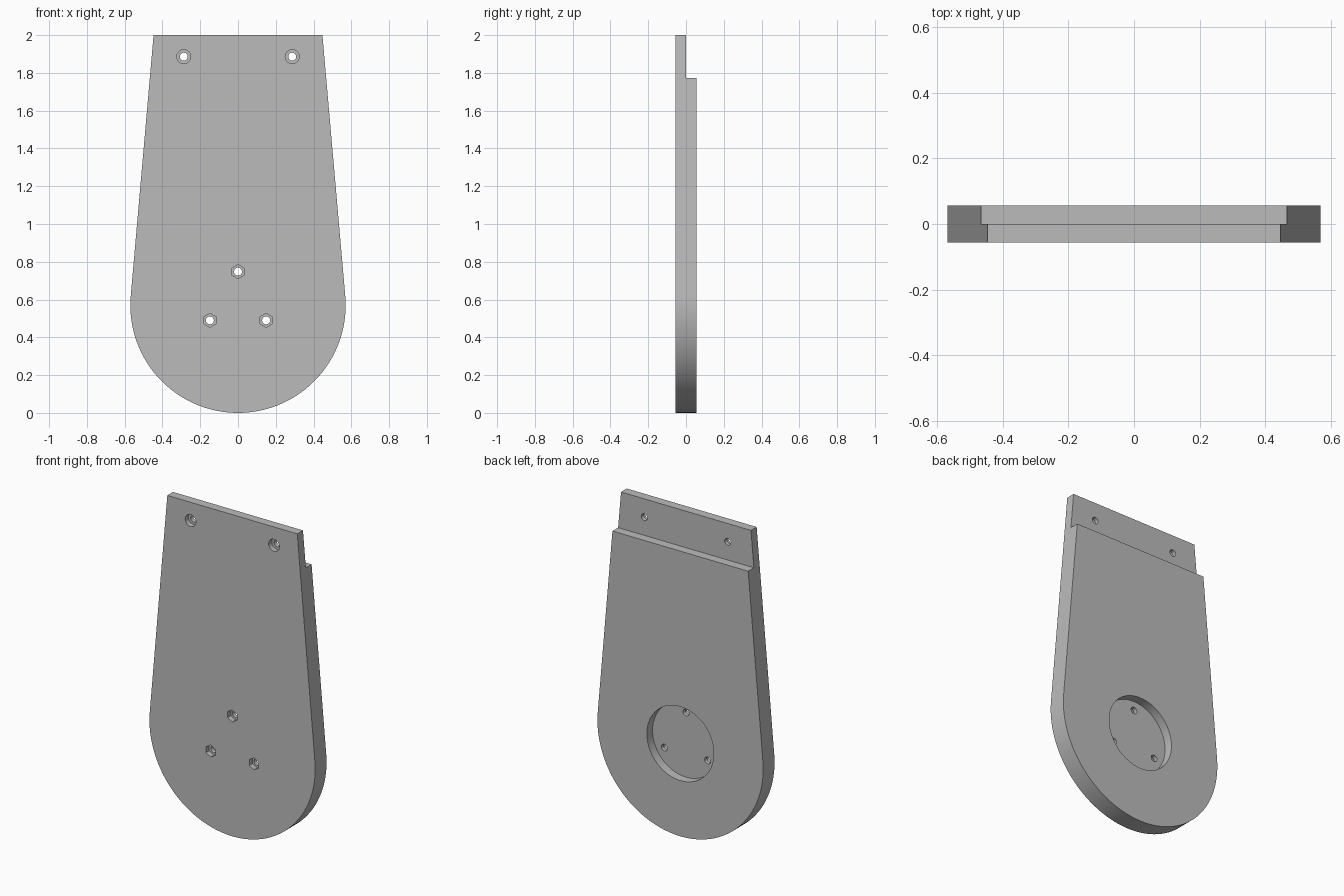
import bpy, bmesh, math

if "Cube" in bpy.data.objects:
    bpy.data.objects.remove(bpy.data.objects["Cube"], do_unlink=True)

RADIUS = 0.57          # rounded lower end
HALF = 0.056           # half of the plate thickness
TOP_WIDTH = 0.447      # half width at the top edge
TOP = 2.0
LAP = 1.773            # height where the half-lap step begins
BOLT_CIRCLE = 0.172

grey = bpy.data.materials.new("plain grey")
grey.use_nodes = True
colour = (0.5, 0.5, 0.5, 1)
grey.diffuse_color = colour
grey.node_tree.nodes["Principled BSDF"].inputs["Base Color"].default_value = colour


def prism(name, outline, front, back):
    """Extrude an (x, z) outline along y."""
    bm = bmesh.new()
    face = bm.faces.new([bm.verts.new((x, front, z)) for x, z in outline])
    new = bmesh.ops.extrude_face_region(bm, geom=[face])["geom"]
    moved = [v for v in new if isinstance(v, bmesh.types.BMVert)]
    bmesh.ops.translate(bm, verts=moved, vec=(0, back - front, 0))
    bmesh.ops.recalc_face_normals(bm, faces=bm.faces)
    mesh = bpy.data.meshes.new(name)
    bm.to_mesh(mesh)
    bm.free()
    mesh.materials.append(grey)
    obj = bpy.data.objects.new(name, mesh)
    bpy.context.collection.objects.link(obj)
    return obj


def ring(x, z, radius, sides):
    """Regular polygon with one corner pointing up."""
    turns = [math.tau * i / sides + math.pi / 2 for i in range(sides)]
    return [(x + radius * math.cos(t), z + radius * math.sin(t)) for t in turns]


# Plate outline: round lower end with straight sides tangent to it
rise = TOP - RADIUS
tangent = math.atan2(rise, TOP_WIDTH) - math.acos(RADIUS / math.hypot(TOP_WIDTH, rise))
steps = 96
sweep = math.pi + 2 * tangent
outline = [(TOP_WIDTH, TOP), (-TOP_WIDTH, TOP)]
for i in range(steps + 1):
    t = math.pi - tangent + sweep * i / steps
    outline.append((RADIUS * math.cos(t), RADIUS + RADIUS * math.sin(t)))
plate = prism("plate", outline, -HALF, HALF)

# Half-lap step and round recess on the back
cutters = [
    prism("lap_cutter", [(-1, LAP), (1, LAP), (1, 3), (-1, 3)], 0, 1),
    prism("recess_cutter", ring(0, RADIUS + 0.006, 0.23, 72), 0, 1),
]

# Holes with pockets on the front: round at the top, hexagonal below
holes = [(side * 0.287, 1.886, 32) for side in (-1, 1)]
holes += [(x, z, 6) for x, z in ring(0, RADIUS + 0.006, BOLT_CIRCLE, 3)]
for x, z, sides in holes:
    cutters.append(prism("pocket_cutter", ring(x, z, 0.037, sides), -1, -0.025))
    cutters.append(prism("hole_cutter", ring(x, z, 0.021, 32), -1, 1))

# Cut everything out, then drop the cutters
bpy.context.view_layer.objects.active = plate
plate.select_set(True)
for cutter in cutters:
    cutter.hide_render = True
    cut = plate.modifiers.new("cut", "BOOLEAN")
    cut.operation = "DIFFERENCE"
    cut.solver = "EXACT"
    cut.object = cutter
    bpy.ops.object.modifier_apply(modifier=cut.name)
    bpy.data.objects.remove(cutter, do_unlink=True)

bpy.ops.object.shade_smooth_by_angle(angle=math.radians(30))
